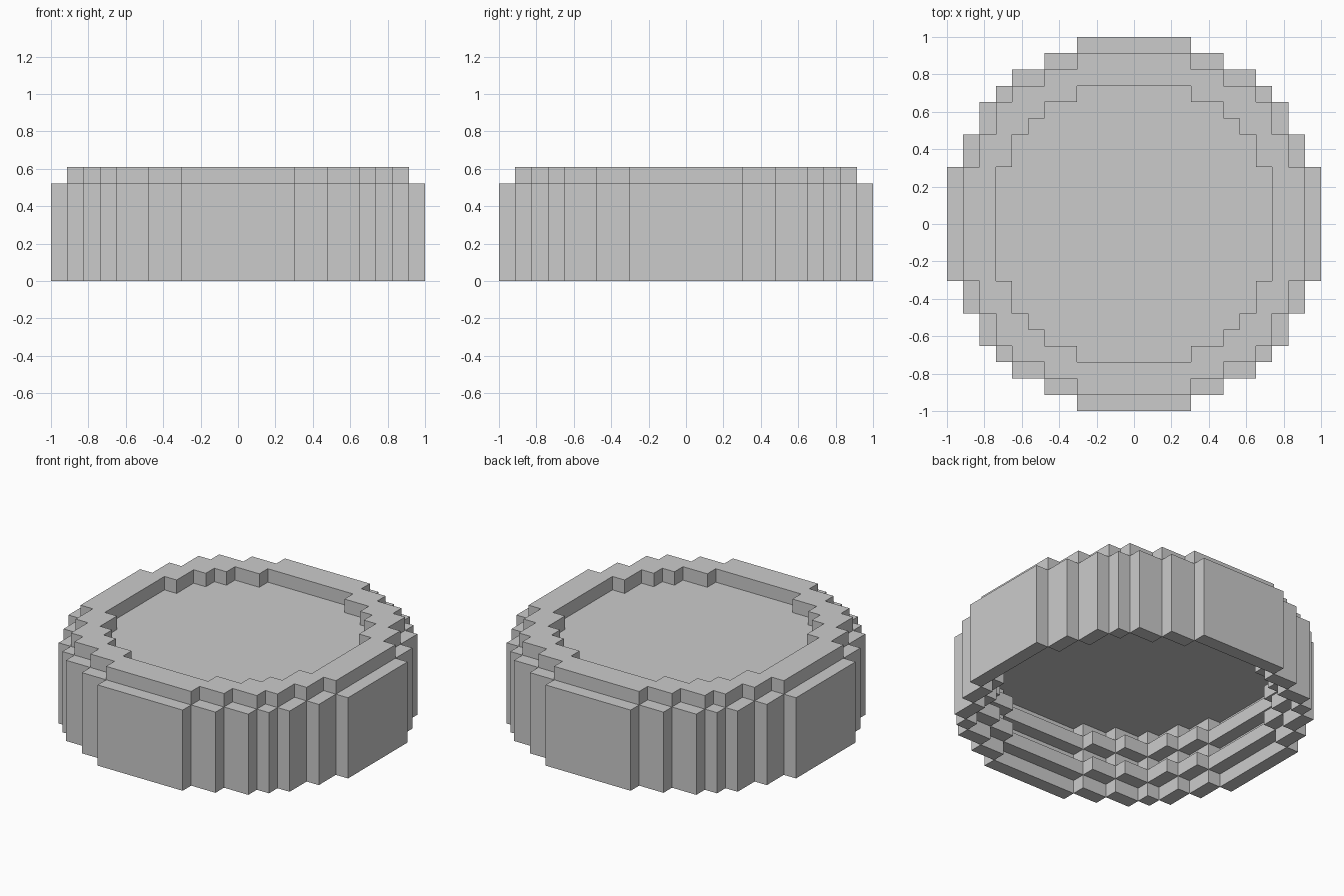
import bpy
import bmesh
import math
from mathutils import Vector

cube = bpy.data.objects.get("Cube")
if cube:
    bpy.data.objects.remove(cube, do_unlink=True)

UNIT = 2 / 23  # edge of one block
SIDES = ((1, 0), (-1, 0), (0, 1), (0, -1))

stone = bpy.data.materials.new("plain_grey")
stone.use_nodes = True
grey = (0.6, 0.6, 0.6, 1)
stone.diffuse_color = grey
stone.node_tree.nodes["Principled BSDF"].inputs["Base Color"].default_value = grey


def shrink(cells):
    """Keep the cells whose four neighbours are all present."""
    return {(i, j) for i, j in cells
            if all((i + a, j + b) in cells for a, b in SIDES)}


def build_blocks(name, layers):
    """Make the outer skin of stacked block layers."""
    solid = {(i, j, k) for k, cells in enumerate(layers) for i, j in cells}
    bm = bmesh.new()
    corners = {}

    def corner(p):
        key = tuple(round(2 * c) for c in p)
        if key not in corners:
            corners[key] = bm.verts.new(p * UNIT)
        return corners[key]

    for cell in sorted(solid):
        centre = Vector(cell) + Vector((0, 0, 0.5))
        for axis in range(3):
            for sign in (1, -1):
                n = Vector((0, 0, 0))
                n[axis] = sign
                if tuple(int(c + d) for c, d in zip(cell, n)) in solid:
                    continue
                u = Vector((0, 0, 0))
                u[(axis + 1) % 3] = 0.5
                v = n.cross(u)
                mid = centre + n / 2
                bm.faces.new([corner(mid + s * u + t * v) for s, t in
                              ((1, 1), (-1, 1), (-1, -1), (1, -1))])
    # Merge flat areas into large faces
    bm.normal_update()
    bmesh.ops.dissolve_limit(bm, angle_limit=math.radians(1),
                             verts=bm.verts[:], edges=bm.edges[:])
    mesh = bpy.data.meshes.new(name)
    bm.to_mesh(mesh)
    bm.free()
    mesh.materials.append(stone)
    obj = bpy.data.objects.new(name, mesh)
    bpy.context.collection.objects.link(obj)


# Round footprint and its three stepped insets
span = range(-11, 12)
disk = {(i, j) for i in span for j in span if i * i + j * j <= 132}
inset_1 = shrink(disk)
inset_2 = shrink(inset_1)
inset_3 = shrink(inset_2)

# Hollow underside with two inner ribs, thin floor, raised rim
wall = disk - inset_1
rib = disk - inset_2
rim = inset_1 - inset_3
build_blocks("ribbed_round_basin", [wall, rib, wall, rib, wall, disk, rim])
